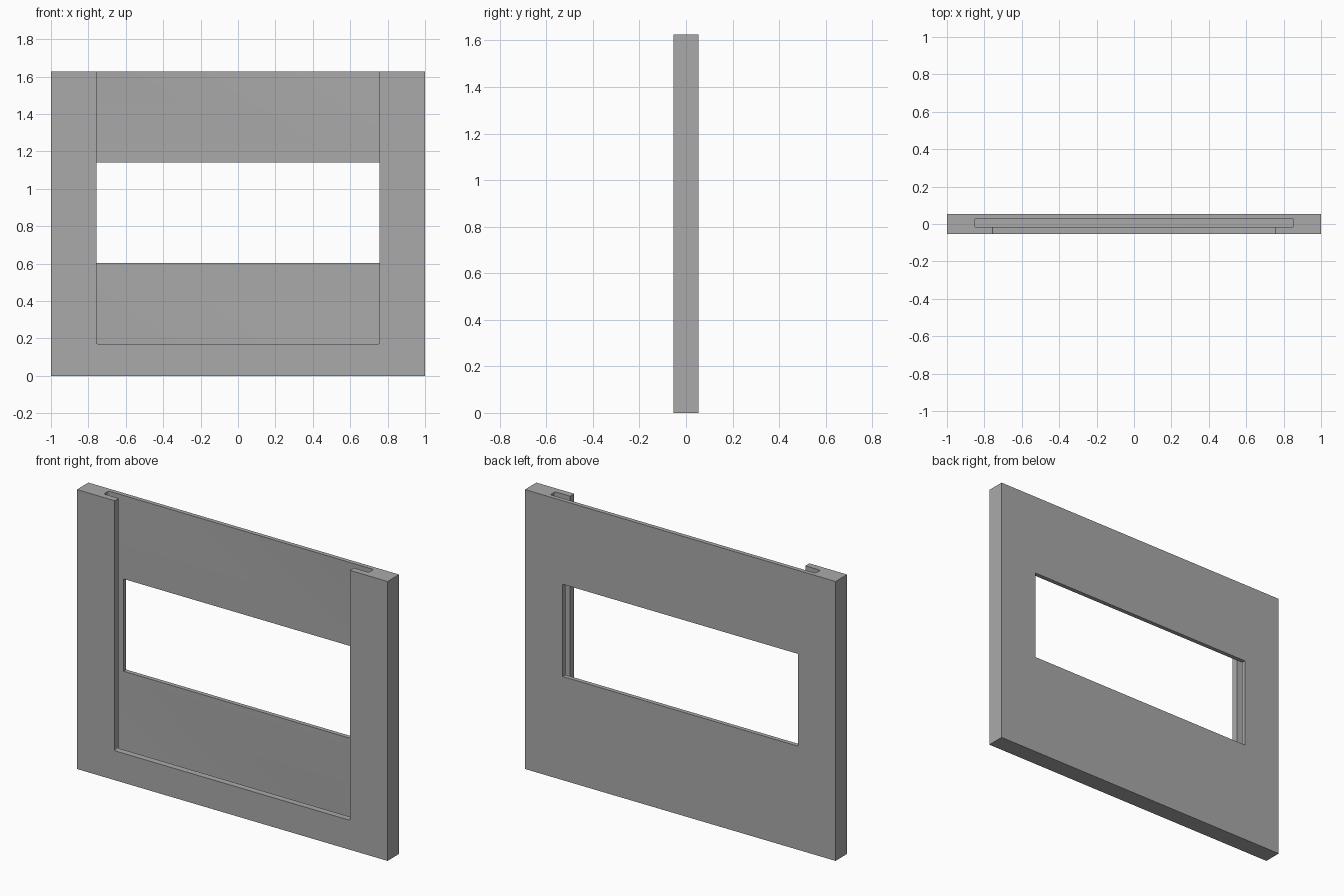
import bpy, bmesh

if "Cube" in bpy.data.objects:
    bpy.data.objects.remove(bpy.data.objects["Cube"], do_unlink=True)

HEIGHT, HALF_DEPTH = 1.626, 0.053
OPEN_X, SLOT_X = 0.757, 0.853
ABOVE = HEIGHT + 0.2

grey = bpy.data.materials.new("mid grey")
grey.use_nodes = True
grey.diffuse_color = (0.4, 0.4, 0.4, 1)
grey.node_tree.nodes["Principled BSDF"].inputs["Base Color"].default_value = (0.4, 0.4, 0.4, 1)


def box(name, x, y, z, radius=0, axis=None):
    """Box of half-width x spanning y and z; edges along axis are rounded."""
    bm = bmesh.new()
    bmesh.ops.create_cube(bm, size=1)
    for v in bm.verts:
        v.co.x *= 2 * x
        v.co.y = y[0] if v.co.y < 0 else y[1]
        v.co.z = z[0] if v.co.z < 0 else z[1]
    if radius:
        edges = [e for e in bm.edges
                 if abs((e.verts[0].co - e.verts[1].co).normalized()[axis]) > 0.9]
        bmesh.ops.bevel(bm, geom=edges, offset=radius, segments=4,
                        profile=0.5, affect='EDGES')
    bmesh.ops.recalc_face_normals(bm, faces=bm.faces)
    mesh = bpy.data.meshes.new(name)
    bm.to_mesh(mesh)
    bm.free()
    mesh.materials.append(grey)
    obj = bpy.data.objects.new(name, mesh)
    bpy.context.collection.objects.link(obj)
    return obj


# Solid slab
frame = box("slotted_frame", 1, (-HALF_DEPTH, HALF_DEPTH), (0, HEIGHT))

# Panel slot open at the top, front opening, and rear window
cutters = [
    box("slot_cutter", SLOT_X, (-0.016, 0.028), (0.075, ABOVE), 0.008, 2),
    box("front_opening_cutter", OPEN_X, (-0.2, 0.005), (0.171, ABOVE), 0.006, 1),
    box("rear_window_cutter", OPEN_X, (0.008, 0.2), (0.603, 1.14)),
]

bpy.context.view_layer.objects.active = frame
for cutter in cutters:
    cutter.hide_render = True
    mod = frame.modifiers.new(cutter.name, 'BOOLEAN')
    mod.operation = 'DIFFERENCE'
    mod.solver = 'EXACT'
    mod.object = cutter
    bpy.ops.object.modifier_apply(modifier=mod.name)
    bpy.data.objects.remove(cutter, do_unlink=True)

# Smooth only the small rounded corners
frame.select_set(True)
bpy.ops.object.shade_smooth_by_angle(angle=0.52)
